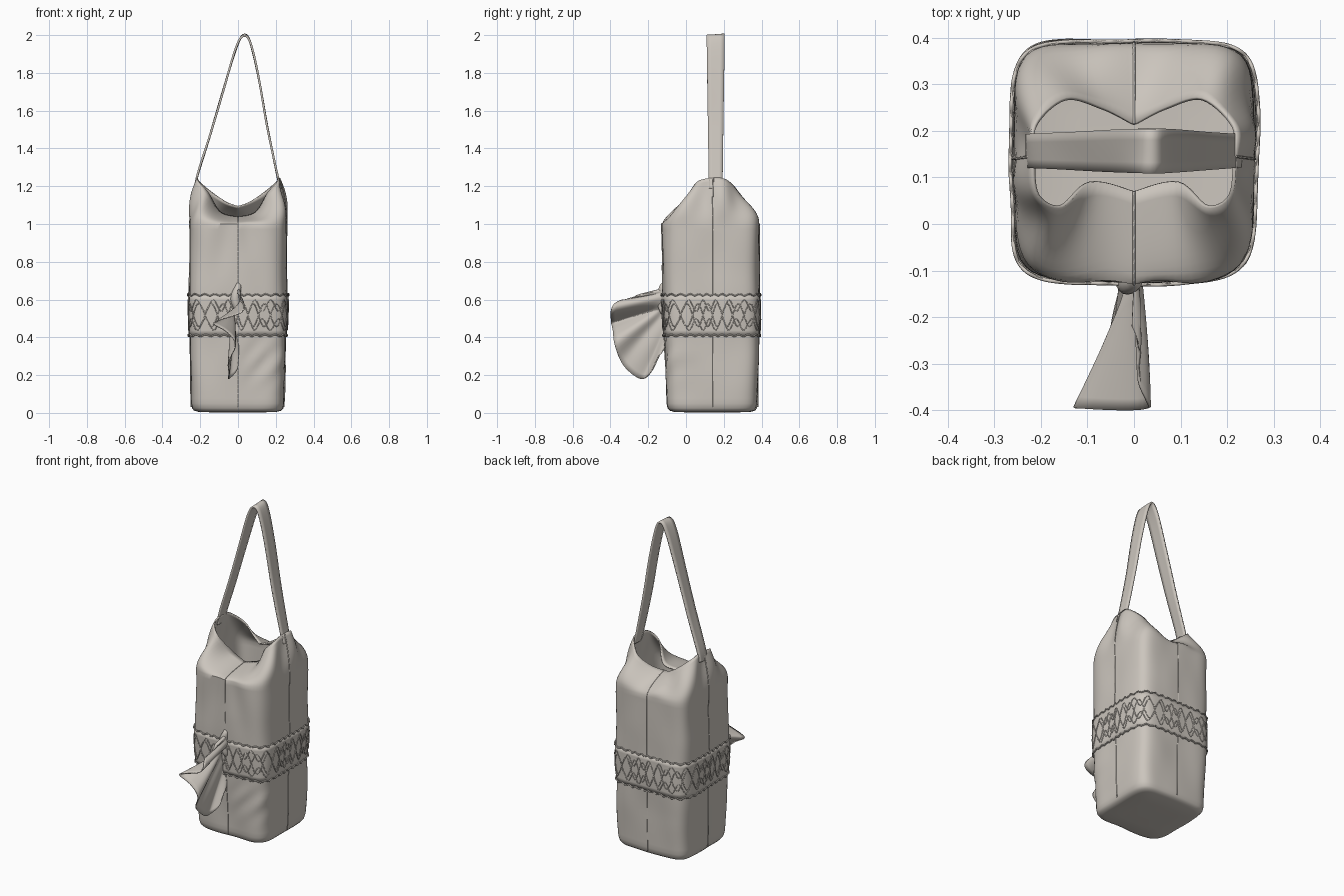
import bpy
from math import sin, cos, pi, exp
from mathutils import Vector, noise

cube = bpy.data.objects.get("Cube")
if cube:
    bpy.data.objects.remove(cube)

cloth = bpy.data.materials.new("warm grey cloth")
cloth.use_nodes = True
COLOUR = (0.60, 0.56, 0.51, 1)
cloth.diffuse_color = COLOUR
cloth.node_tree.nodes["Principled BSDF"].inputs["Base Color"].default_value = COLOUR

CY = 0.14          # centre of the bag in y
SHOULDER = 1.0     # height where the walls start to fold inwards
# Opening, from front centre round the left side to back centre
RIM = [Vector(p) for p in (
    (0, .07, 1.04), (.09, .09, 1.065), (.155, .035, 1.165), (.21, .06, 1.225),
    (.22, .145, 1.245), (.215, .215, 1.235), (.145, .272, 1.175),
    (.065, .25, 1.12), (0, .215, 1.095))]


def finish(obj, thickness=0, angle=40):
    obj.data.materials.append(cloth)
    bpy.ops.object.select_all(action="DESELECT")
    obj.select_set(True)
    bpy.context.view_layer.objects.active = obj
    if thickness:
        mod = obj.modifiers.new("thickness", "SOLIDIFY")
        mod.thickness = thickness
        mod.offset = -1
    if obj.type == "MESH":
        bpy.ops.object.shade_smooth_by_angle(angle=angle * pi / 180)
    return obj


def loft(name, rows, closed=False, cap=False, thickness=0, angle=40):
    """Skin a list of equal-length point rows."""
    n = len(rows[0])
    faces = []
    for i in range(len(rows) - 1):
        for j in range(n if closed else n - 1):
            k = (j + 1) % n
            faces.append((i * n + j, i * n + k, (i + 1) * n + k, (i + 1) * n + j))
    if cap:
        faces.append(tuple(reversed(range(n))))
    mesh = bpy.data.meshes.new(name)
    mesh.from_pydata([p for row in rows for p in row], [], faces)
    obj = bpy.data.objects.new(name, mesh)
    bpy.context.collection.objects.link(obj)
    return finish(obj, thickness, angle)


def cord(name, points, radius, cyclic=False):
    data = bpy.data.curves.new(name, "CURVE")
    data.dimensions = "3D"
    data.bevel_depth = radius
    data.bevel_resolution = 1
    spline = data.splines.new("POLY")
    spline.points.add(len(points) - 1)
    for target, p in zip(spline.points, points):
        target.co = (*p, 1)
    spline.use_cyclic_u = cyclic
    obj = bpy.data.objects.new(name, data)
    bpy.context.collection.objects.link(obj)
    return finish(obj)


def catmull(points, f):
    """Smooth point at fraction f along evenly spaced points."""
    s = f * (len(points) - 1)
    i = min(int(s), len(points) - 2)
    t = s - i
    a, b, c, d = (points[max(0, min(len(points) - 1, i + k))] for k in (-1, 0, 1, 2))
    return 0.5 * (2 * b + (c - a) * t + (2 * a - 5 * b + 4 * c - d) * t * t
                  + (3 * b - a - 3 * c + d) * t ** 3)


def wall(u, z, out=0.0, scale=1.0):
    """Point on the bag wall; u runs 0..2 round the bag from front centre."""
    a = -pi / 2 + pi * u
    c, s = cos(a), sin(a)
    r = (abs(c) ** 6 + abs(s) ** 6) ** (-1 / 6)
    front = max(0, -s)
    size = 0.247 + 0.012 * min(1, z / 0.5)
    x, y = c * r * size, s * r * (size - 0.008)
    y -= front ** 3 * 0.02 * z
    # soft creases, strongest on the front
    crease = noise.noise(Vector((x * 7, y * 7, z * 4))) * 0.007
    fold = sin((z - 1.1 * x) * 42) * exp(-((z - 0.27) / 0.1) ** 2) * 0.007
    crease += fold * front ** 2 * max(0, min(1, x * 8))
    crease += sin(abs(x) * 38 + z * 9) * 0.006 * front ** 2 * max(0, z - 0.6) * 2
    k = scale * (1 + (crease + out - 0.002) / 0.26)
    return Vector((x * k, CY + y * k, z))


def shoulder(u, t):
    """Upper part of the wall, from the shoulder (t=0) to the rim (t=1)."""
    base = wall(u, SHOULDER)
    rim = catmull(RIM, u if u <= 1 else 2 - u)
    if u > 1:
        rim.x = -rim.x
    p = base.lerp(rim, t ** 1.45)
    p.z = base.z + (rim.z - base.z) * t ** 0.8
    p += Vector((p.x, p.y - CY, 0)) * 0.05 * sin(pi * t) * sin(u * 8 * pi)
    return p


# Bag body: rounded bottom, walls, gathered shoulders and open rim
N = 112
around = [2 * i / N for i in range(N)]
rows = [[wall(u, z, 0, s) for u in around]
        for z, s in ((0.005, .5), (0.006, .85), (0.012, .94), (0.025, .98), (0.05, 1))]
rows += [[wall(u, 0.05 + 0.95 * i / 34) for u in around] for i in range(1, 35)]
rows += [[shoulder(u, i / 10) for u in around] for i in range(1, 11)]
for p in rows[0]:
    p.z = 0.002
loft("bag_body", rows, closed=True, cap=True, thickness=0.008)

# Seams down the middle of each side
for name, u in (("front", 0), ("left", 0.5), ("back", 1), ("right", 1.5)):
    path = [wall(u, 0.03 + 0.97 * i / 40) for i in range(41)]
    path += [shoulder(u, i / 8) for i in range(1, 9)]
    cord(name + "_seam", path, 0.003)

# Lace band with corded edges and a netted pattern
LOW, HIGH = 0.41, 0.625
MID = (LOW + HIGH) / 2
loft("lace_band", [[wall(u, LOW + (HIGH - LOW) * i / 8, 0.004) for u in around]
                   for i in range(9)], closed=True, thickness=0.003)
fine = [2 * i / 320 for i in range(320)]
for name, z in (("lower", LOW), ("upper", HIGH)):
    cord(name + "_lace_edge",
         [wall(u, z + 0.005 * sin(u * pi * 40), 0.005) for u in fine], 0.004, True)
for i, (z, height, waves) in enumerate(((MID, .06, 16), (MID, -.06, 16),
                                        (MID + .05, .03, 24), (MID - .05, -.03, 24))):
    cord(f"lace_thread_{i + 1}",
         [wall(u, z + height * sin(u * pi * waves), 0.005) for u in fine], 0.0025, True)

# Carrying strap: a flat ribbon rising to a leaning peak
path = [Vector((x, 0, z)) for x, z in (
    (-.222, 1.19), (-.205, 1.27), (-.14, 1.48), (-.065, 1.73), (-.005, 1.93),
    (.03, 1.994), (.062, 1.95), (.105, 1.77), (.15, 1.51), (.2, 1.27), (.222, 1.19))]
rows = []
for i in range(61):
    p = catmull(path, i / 60)
    lift = (p.z - 1.19) / 0.8
    half = 0.036 + 0.012 * lift
    rows.append([p + Vector((0, 0.157 + half * k, 0.004 * sin(i * 0.4 + k)))
                 for k in (-1, -.5, 0, .5, 1)])
for row in rows:
    for p in row:
        p.z = min(p.z, 2.0)
loft("strap", rows, thickness=0.011)

# Pleated tail fanning forward from the knot
ROOT = [Vector(p) for p in ((.0, -.10, .66), (.01, -.10, .62), (.0, -.11, .57),
                            (-.03, -.11, .55), (-.02, -.10, .48), (.0, -.10, .36))]
TIP = [Vector(p) for p in (
    (-.005, -.22, .63), (.01, -.31, .605), (.02, -.38, .575), (.015, -.40, .53),
    (-.135, -.395, .48), (-.06, -.385, .43), (-.02, -.375, .35), (-.055, -.33, .25),
    (-.05, -.24, .18), (-.015, -.18, .22), (.01, -.125, .34))]
rows = []
for j in range(13):
    t = j / 12
    row = []
    for i in range(61):
        f = i / 60
        p = catmull(ROOT, f).lerp(catmull(TIP, f), t)
        p.x += 0.008 * sin(f * 36) * sin(pi * t * 0.7)
        row.append(p)
    rows.append(row)
loft("tie_tail", rows, thickness=0.006, angle=50)

# Knot: a small crumpled loop of cloth on the band
rows = []
for j in range(13):
    a = pi * j / 12
    rows.append([Vector((0.026 * cos(2 * pi * i / 16) * sin(a) + 0.008 * sin(a * 3) - 0.006,
                         -0.122 + 0.03 * sin(2 * pi * i / 16) * sin(a),
                         0.605 - 0.085 * cos(a))) for i in range(16)])
loft("tie_knot", rows, closed=True)
